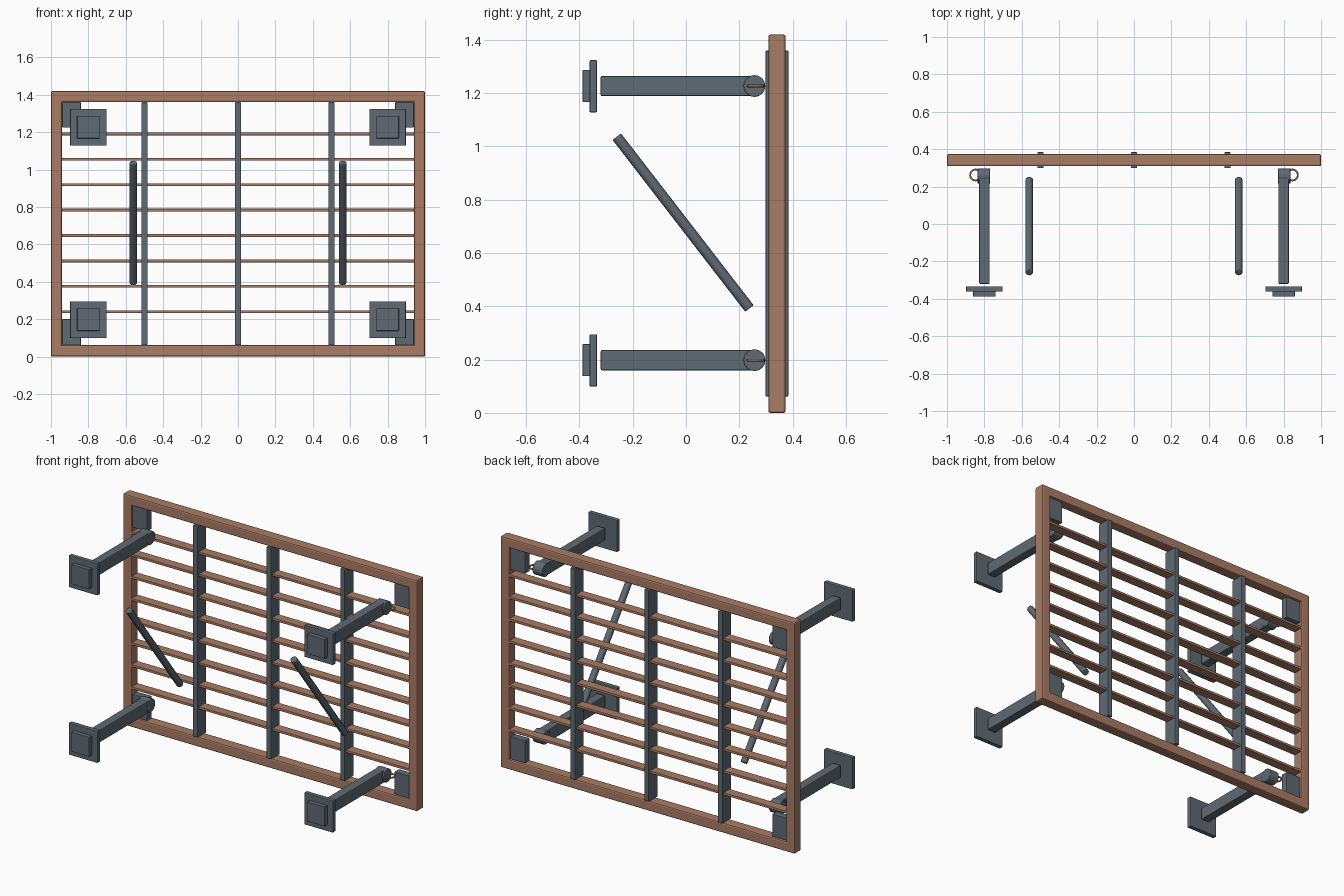
import bpy, math
from mathutils import Vector

if "Cube" in bpy.data.objects:
    bpy.data.objects.remove(bpy.data.objects["Cube"])


def material(name, rgb):
    m = bpy.data.materials.new(name)
    m.diffuse_color = (*rgb, 1)
    m.use_nodes = True
    m.node_tree.nodes["Principled BSDF"].inputs["Base Color"].default_value = m.diffuse_color
    return m


WOOD = material("copper brown", (0.40, 0.20, 0.13))
SLATE = material("slate grey", (0.115, 0.145, 0.17))


def finish(ob, name, mat, bevel=0.0):
    ob.name = name
    ob.data.materials.append(mat)
    if bevel:
        b = ob.modifiers.new("bevel", 'BEVEL')
        b.width, b.segments = bevel, 2
    return ob


def box(name, mat, x, y, z, bevel=0.0):
    """Box given by (min, max) on each axis."""
    bpy.ops.mesh.primitive_cube_add(size=1)
    ob = bpy.context.object
    for v in ob.data.vertices:
        v.co = [r[0] if c < 0 else r[1] for c, r in zip(v.co, (x, y, z))]
    return finish(ob, name, mat, bevel)


def rod(name, mat, a, b, radius, sides, bevel=0.0):
    a, b = Vector(a), Vector(b)
    bpy.ops.mesh.primitive_cylinder_add(vertices=sides, radius=radius, depth=(b - a).length,
                                        location=(a + b) / 2)
    ob = bpy.context.object
    ob.rotation_euler = (b - a).to_track_quat('Z', 'Y').to_euler()
    bpy.ops.object.shade_smooth_by_angle(angle=math.radians(40))
    return finish(ob, name, mat, bevel)


def span(c, half):
    return (c - half, c + half)


# outer frame
FY = (0.309, 0.374)
box("bottom_rail", WOOD, (-1, 1), FY, (0.0, 0.062), 0.008)
box("top_rail", WOOD, (-1, 1), FY, (1.36, 1.42), 0.008)
for s in (-1, 1):
    box("side_stile", WOOD, span(s * 0.97, 0.03), FY, (0.004, 1.416), 0.008)

# slats and upright battens
for i in range(8):
    box("slat", WOOD, (-0.97, 0.97), (0.312, 0.371), span(0.24 + i * 0.1358, 0.0075), 0.002)
for x in (-0.5, 0, 0.5):
    box("batten", SLATE, span(x, 0.016), (0.299, 0.384), (0.062, 1.36), 0.003)

for s in (-1, 1):
    # corner plates
    for z in ((0.062, 0.2), (1.225, 1.36)):
        box("corner_plate", SLATE, span(s * 0.89, 0.05), (0.318, 0.362), z, 0.003)
    # legs with hinge knuckle, ring and foot pad
    for z in (0.198, 1.227):
        x = s * 0.8
        box("leg", SLATE, span(x, 0.028), (-0.32, 0.265), span(z, 0.038), 0.005)
        rod("knuckle", SLATE, (s * 0.77, 0.257, z), (s * 0.836, 0.257, z), 0.041, 16, 0.003)
        bpy.ops.mesh.primitive_torus_add(major_radius=0.029, minor_radius=0.005,
                                         major_segments=24, minor_segments=8,
                                         location=(s * 0.847, 0.262, z))
        bpy.ops.object.shade_smooth()
        finish(bpy.context.object, "hinge_ring", WOOD)
        box("foot_plate", SLATE, span(x, 0.098), (-0.362, -0.334), span(z - 0.001, 0.098), 0.004)
        box("foot_pad", SLATE, span(x, 0.06), (-0.388, -0.36), span(z, 0.06), 0.002)
    # diagonal strut
    rod("strut", SLATE, (s * 0.56, -0.26, 1.037), (s * 0.56, 0.238, 0.392), 0.02, 12, 0.004)
